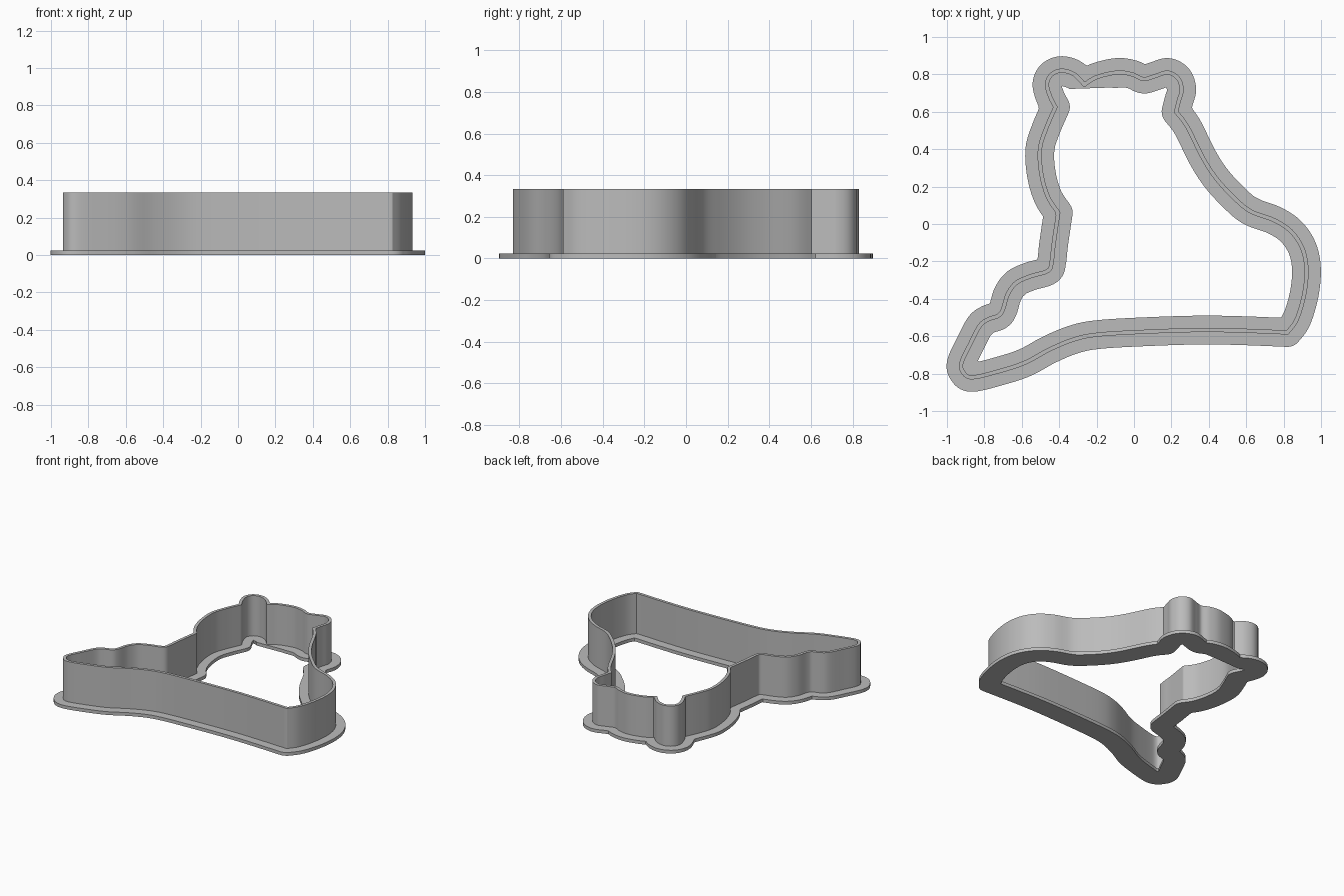
import bpy
import bmesh
from math import atan2, ceil, cos, pi, sin
from mathutils import Vector
from mathutils.geometry import intersect_point_line

default = bpy.data.objects.get("Cube")
if default:
    bpy.data.objects.remove(default, do_unlink=True)

# Clockwise outline: each run is a smooth curve, runs meet at crisp corners
RUNS = [
    # scalloped top edge
    [(-.265, .745), (-.2, .785), (-.09, .81), (-.01, .8), (.05, .775), (.11, .79),
     (.18, .81), (.235, .78), (.255, .72), (.24, .66), (.225, .6)],
    # sloping side and rounded heel
    [(.285, .52), (.365, .36), (.435, .25), (.525, .15), (.62, .07), (.75, .02),
     (.84, -.04), (.9, -.13), (.922, -.24), (.91, -.375), (.87, -.51), (.82, -.58)],
    # base, tip and stepped side
    [(.57, -.57), (.35, -.567), (.085, -.575), (-.18, -.59), (-.315, -.615),
     (-.45, -.67), (-.58, -.74), (-.715, -.785), (-.865, -.82), (-.915, -.79),
     (-.922, -.74), (-.875, -.64), (-.825, -.545), (-.78, -.51), (-.725, -.49),
     (-.7, -.455), (-.675, -.375), (-.63, -.315), (-.555, -.28), (-.46, -.25),
     (-.44, -.2), (-.43, -.11), (-.405, .06)],
    # upright side
    [(-.46, .145), (-.495, .265), (-.503, .4), (-.47, .51), (-.42, .625)],
    # rounded knob
    [(-.45, .685), (-.465, .75), (-.44, .8), (-.385, .82), (-.32, .8), (-.265, .745)],
]
STEPS = 7
WALL_HALF, FLANGE_HALF = .011, .077
FLANGE_TOP, WALL_TOP = .025, .333


def smooth_run(points):
    """Catmull-Rom samples of an open run, leaving out its last point."""
    p = [Vector(q) for q in points]
    p = [p[0]] + p + [p[-1]]
    out = []
    for a, b, c, d in zip(p, p[1:], p[2:], p[3:]):
        for i in range(STEPS):
            t = i / STEPS
            out.append(b + (c - a) * (t / 2)
                       + (2 * a - 5 * b + 4 * c - d) * (t * t / 2)
                       + (3 * b - a - 3 * c + d) * (t ** 3 / 2))
    return out


def centre_line():
    line = []
    start = []
    for run in RUNS:
        line += smooth_run(start + run)
        start = [run[-1]]
    return line


def distance(point, a, b):
    near, t = intersect_point_line(point, a, b)
    return (point - (a if t < 0 else b if t > 1 else near.to_2d())).length


def offset(line, dist, side):
    """Parallel outline with round joins; parts that fold over are trimmed."""
    n = len(line)
    segments = [(line[i], line[(i + 1) % n]) for i in range(n)]
    angles = [atan2(b.y - a.y, b.x - a.x) + side * pi / 2 for a, b in segments]
    out = []
    for i, corner in enumerate(line):
        turn = (angles[i] - angles[i - 1] + pi) % (2 * pi) - pi
        count = max(1, ceil(abs(turn) / .2))
        for k in range(count + 1):
            angle = angles[i - 1] + turn * k / count
            q = corner + dist * Vector((cos(angle), sin(angle)))
            if out and (q - out[-1]).length < .003:
                continue
            if all(distance(q, a, b) > dist - .0002 for a, b in segments):
                out.append(q)
    if (out[0] - out[-1]).length < .003:
        out.pop()
    return out


def band(name, line, half, bottom, top, material):
    """Closed strip around the outline, filled between two offsets and raised."""
    bm = bmesh.new()
    edges = []
    for side in (1, -1):
        verts = [bm.verts.new((q.x, q.y, bottom)) for q in offset(line, half, side)]
        edges += [bm.edges.new((verts[i - 1], v)) for i, v in enumerate(verts)]
    bmesh.ops.triangle_fill(bm, use_beauty=True, edges=edges, normal=(0, 0, 1))
    raised = bmesh.ops.extrude_face_region(bm, geom=bm.faces[:], use_keep_orig=True)
    bmesh.ops.translate(bm, vec=(0, 0, top - bottom),
                        verts=[g for g in raised["geom"] if isinstance(g, bmesh.types.BMVert)])
    bmesh.ops.recalc_face_normals(bm, faces=bm.faces[:])
    mesh = bpy.data.meshes.new(name)
    bm.to_mesh(mesh)
    bm.free()
    mesh.materials.append(material)
    obj = bpy.data.objects.new(name, mesh)
    bpy.context.collection.objects.link(obj)
    bpy.ops.object.select_all(action='DESELECT')
    obj.select_set(True)
    bpy.context.view_layer.objects.active = obj
    bpy.ops.object.shade_smooth_by_angle(angle=pi / 6)
    return obj


# Plain grey plastic
grey = bpy.data.materials.new("grey_plastic")
grey.use_nodes = True
colour = (.5, .5, .5, 1)
grey.diffuse_color = colour
grey.node_tree.nodes["Principled BSDF"].inputs["Base Color"].default_value = colour

# Flat grip flange with the thin cutting wall standing on it
outline = centre_line()
band("grip_flange", outline, FLANGE_HALF, 0, FLANGE_TOP, grey)
band("cutting_wall", outline, WALL_HALF, FLANGE_TOP - .005, WALL_TOP, grey)
